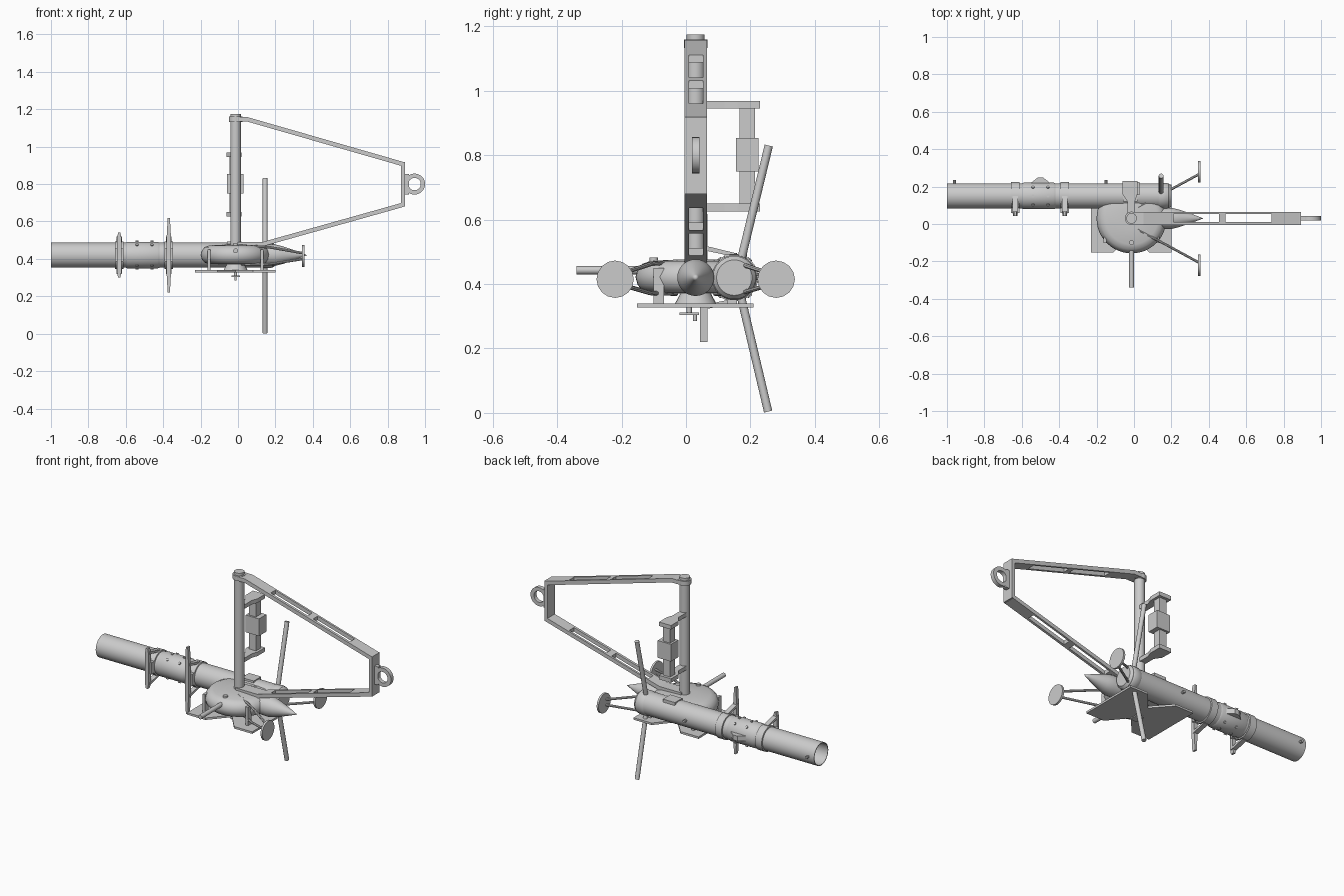
import bpy, bmesh, math
from mathutils import Vector, Matrix

V = Vector
CY = 0.03                       # shared y of mast, housing and frame
TUBE = V((0, 0.15, 0.42))       # main tube axis


def finish(name, bm, smooth=True):
    bmesh.ops.remove_doubles(bm, verts=bm.verts, dist=1e-5)
    bmesh.ops.recalc_face_normals(bm, faces=bm.faces)
    me = bpy.data.meshes.new(name)
    bm.to_mesh(me)
    bm.free()
    ob = bpy.data.objects.new(name, me)
    bpy.context.collection.objects.link(ob)
    if smooth:
        bpy.ops.object.select_all(action='DESELECT')
        ob.select_set(True)
        bpy.context.view_layer.objects.active = ob
        bpy.ops.object.shade_smooth_by_angle(angle=math.radians(35))
    return ob


def lathe(name, prof, center, axis, seg=32):
    """Revolve (radius, height) points about an axis through center."""
    bm = bmesh.new()
    vs = [bm.verts.new((r, 0, h)) for r, h in prof]
    es = [bm.edges.new(p) for p in zip(vs, vs[1:])]
    bmesh.ops.spin(bm, geom=vs + es, cent=(0, 0, 0), axis=(0, 0, 1),
                   angle=2 * math.pi, steps=seg, use_merge=True)
    q = V((0, 0, 1)).rotation_difference(V(axis).normalized())
    bm.transform(Matrix.Translation(center) @ q.to_matrix().to_4x4())
    return finish(name, bm)


def rod(name, a, b, r, r2=None, seg=12):
    a, b = V(a), V(b)
    return lathe(name, [(0, 0), (r, 0), (r if r2 is None else r2, (b - a).length),
                        (0, (b - a).length)], a, b - a, seg)


def prism(name, pts, depth, to3d):
    """Extrude a 2D outline from depth[0] to depth[1]."""
    bm = bmesh.new()
    lo, hi = [[bm.verts.new(to3d(u, v, d)) for u, v in pts] for d in depth]
    bm.faces.new(lo)
    bm.faces.new(hi)
    for i in range(len(pts)):
        j = (i + 1) % len(pts)
        bm.faces.new((lo[i], lo[j], hi[j], hi[i]))
    return finish(name, bm, False)


def xz(u, v, d): return (u, d, v)
def xy(u, v, d): return (u, v, d)
def yz(u, v, d): return (d, u, v)


def box(name, x, y, z):
    return prism(name, [(x[0], y[0]), (x[1], y[0]), (x[1], y[1]), (x[0], y[1])], z, xy)


# long hollow tube, closed at the right end
lathe("main_tube", [(0, 0.2), (0.055, 0.2), (0.067, 0.185), (0.067, -1.0),
                    (0.063, -1.0), (0.063, -0.45), (0, -0.45)], TUBE, (1, 0, 0), 40)
lathe("tube_sleeve", [(0.067, -0.6), (0.071, -0.59), (0.071, -0.43), (0.067, -0.42)],
      TUBE, (1, 0, 0), 40)
lathe("tube_end_band", [(0.067, 0.13), (0.07, 0.135), (0.07, 0.175), (0.067, 0.18)],
      TUBE, (1, 0, 0), 40)

# round pressed housing under the mast
lathe("round_housing", [(0, 0.478), (0.06, 0.476), (0.14, 0.472), (0.165, 0.463), (0.18, 0.445),
                        (0.187, 0.422), (0.18, 0.397), (0.165, 0.38), (0.14, 0.372), (0, 0.37)],
      (-0.013, CY, 0), (0, 0, 1), 48)
lathe("nose_cone", [(0, 0.13), (0.055, 0.13), (0.057, 0.2), (0.047, 0.24), (0.027, 0.3),
                    (0.01, 0.345), (0, 0.37)], (0, CY, 0.42), (1, 0, 0), 28)
rod("front_spigot", (-0.013, -0.12, 0.443), (-0.013, -0.34, 0.443), 0.013)
rod("housing_plug", (-0.013, -0.1, 0.46), (-0.013, -0.1, 0.482), 0.013)

# base plate with a V notch in each long side
prism("base_plate", [(-0.23, -0.152), (-0.11, -0.152), (-0.013, -0.04), (0.08, -0.152),
                     (0.2, -0.152), (0.2, 0.21), (0.08, 0.21), (-0.013, 0.1),
                     (-0.11, 0.21), (-0.23, 0.21)], (0.328, 0.34), xy)
for sx in (-1, 1):
    for y in (-0.085, 0.143):
        x = -0.013 + sx * 0.142
        box("plate_post", (x - 0.008, x + 0.008), (y - 0.016, y + 0.016), (0.338, 0.45))
rod("base_pedestal", (-0.013, CY, 0.338), (-0.013, CY, 0.375), 0.065, 0.045, 24)

# drain tap below
rod("drain_stem", (-0.013, 0.01, 0.335), (-0.013, 0.01, 0.305), 0.008)
box("drain_handle", (-0.036, 0.01), (-0.02, 0.04), (0.304, 0.311))
rod("drain_knob", (-0.013, 0.028, 0.285), (-0.013, 0.028, 0.308), 0.006)

# mast and cap
rod("mast", (-0.013, CY, 0.44), (-0.013, CY, 1.175), 0.028, seg=28)
rod("mast_collar", (-0.013, CY, 1.133), (-0.013, CY, 1.16), 0.036, seg=28)

# towing frame: two slotted arms, an end bar and an eye
Y0, Y1, H = -0.005, 0.065, 0.012


def arm(name, a, b, start):
    def z(x): return a[1] + (b[1] - a[1]) * (x - a[0]) / (b[0] - a[0])

    def strip(part, x0, x1, ys):
        prism(name + part, [(x0, z(x0) - H), (x1, z(x1) - H), (x1, z(x1) + H), (x0, z(x0) + H)],
              ys, xz)
    for x0, x1 in ((a[0], 0.21), (0.455, 0.49), (0.735, b[0])):
        strip("_web", x0, x1, (Y0, Y1))
    for x0, x1 in ((0.21, 0.455), (0.49, 0.735)):
        for ys in ((Y0, 0.01), (0.053, Y1)):
            strip("_rail", x0, x1, ys)
    box(name + "_root", (start, a[0]), (Y0, Y1), (a[1] - H, a[1] + H))


arm("upper_arm", (0.05, 1.146), (0.885, 0.906), -0.013)
arm("lower_arm", (0.13, 0.478), (0.885, 0.69), -0.013)
box("frame_end_bar", (0.872, 0.892), (Y0, Y1), (0.68, 0.918))
box("eye_base", (0.89, 0.915), (0.018, 0.042), (0.745, 0.855))
lathe("tow_eye", [(0.033, -0.012), (0.056, -0.012), (0.056, 0.012), (0.033, 0.012),
                  (0.033, -0.012)], (0.944, CY, 0.8), (0, 1, 0), 32)

# cylinder unit standing behind the mast on two brackets
for z in (0.638, 0.957):
    prism("unit_bracket", [(-0.035, 0.045), (0.005, 0.045), (0.005, 0.12), (0.018, 0.16),
                           (0.018, 0.23), (-0.062, 0.23), (-0.062, 0.16), (-0.035, 0.12)],
          (z - 0.012, z + 0.012), xy)
box("unit_post", (-0.045, 0.003), (0.166, 0.214), (0.645, 0.95))
box("unit_sleeve", (-0.058, 0.03), (0.155, 0.225), (0.75, 0.853))

# splayed vanes above and below the tube
rod("upper_vane", (0.145, 0.165, 0.45), (0.145, 0.257, 0.83), 0.013)
rod("lower_vane", (0.145, 0.165, 0.385), (0.145, 0.255, 0.004), 0.013)

# round pads on paired struts, mirrored about the nose
for s in (-1, 1):
    y = CY + s * 0.25
    rod("round_pad", (0.343, y, 0.415), (0.355, y, 0.415), 0.058, seg=16)
    for k in (-1, 1):
        knee = (0.17, CY + s * 0.14, 0.417 + k * 0.045)
        rod("pad_strut", (0.02, CY + s * 0.06, 0.42 + k * 0.05), knee, 0.007, seg=8)
        rod("pad_strut", knee, (0.345, CY + s * 0.235, 0.415 + k * 0.016), 0.007, seg=8)

# clamps with upright bars in front of the tube
for x, low, high in ((-0.635, 0.3, 0.54), (-0.37, 0.22, 0.618)):
    mid = (low + high) / 2
    lathe("clamp_band", [(0.066, x - 0.024), (0.074, x - 0.022), (0.074, x + 0.022),
                         (0.066, x + 0.024)], TUBE, (1, 0, 0), 32)
    prism("clamp_bar", [(x - 0.006, low), (x + 0.006, low), (x + 0.012, mid - 0.09),
                        (x + 0.012, mid + 0.09), (x + 0.006, high), (x - 0.006, high),
                        (x - 0.012, mid + 0.09), (x - 0.012, mid - 0.09)], (0.044, 0.066), xz)
    box("clamp_block", (x - 0.022, x + 0.022), (0.06, 0.1), (0.385, 0.455))
    for k in (-1, 1):
        prism("clamp_brace", [(0.055, 0.42 + k * 0.085), (0.055, 0.42 + k * 0.1),
                              (0.15, 0.42 + k * 0.077), (0.15, 0.42 + k * 0.065)],
              (x - 0.014, x + 0.014), yz)

# rear lug, bolts and sight pins on the tube
prism("rear_lug", [(-0.57, 0.205), (-0.43, 0.205), (-0.485, 0.248), (-0.515, 0.248)],
      (0.405, 0.435), xy)
for x in (-0.54, -0.46):
    for a in (50, 90, 130, 230, 270, 310):
        d = V((0, math.cos(math.radians(a)), math.sin(math.radians(a))))
        p = TUBE + V((x, 0, 0))
        rod("sleeve_bolt", p + d * 0.06, p + d * 0.077, 0.008, seg=8)
for x in (-0.96, -0.15):
    rod("side_pin", (x, 0.2, 0.42), (x, 0.236, 0.42), 0.008, seg=8)
box("tube_hatch", (-0.06, 0.02), (0.12, 0.19), (0.47, 0.492))
